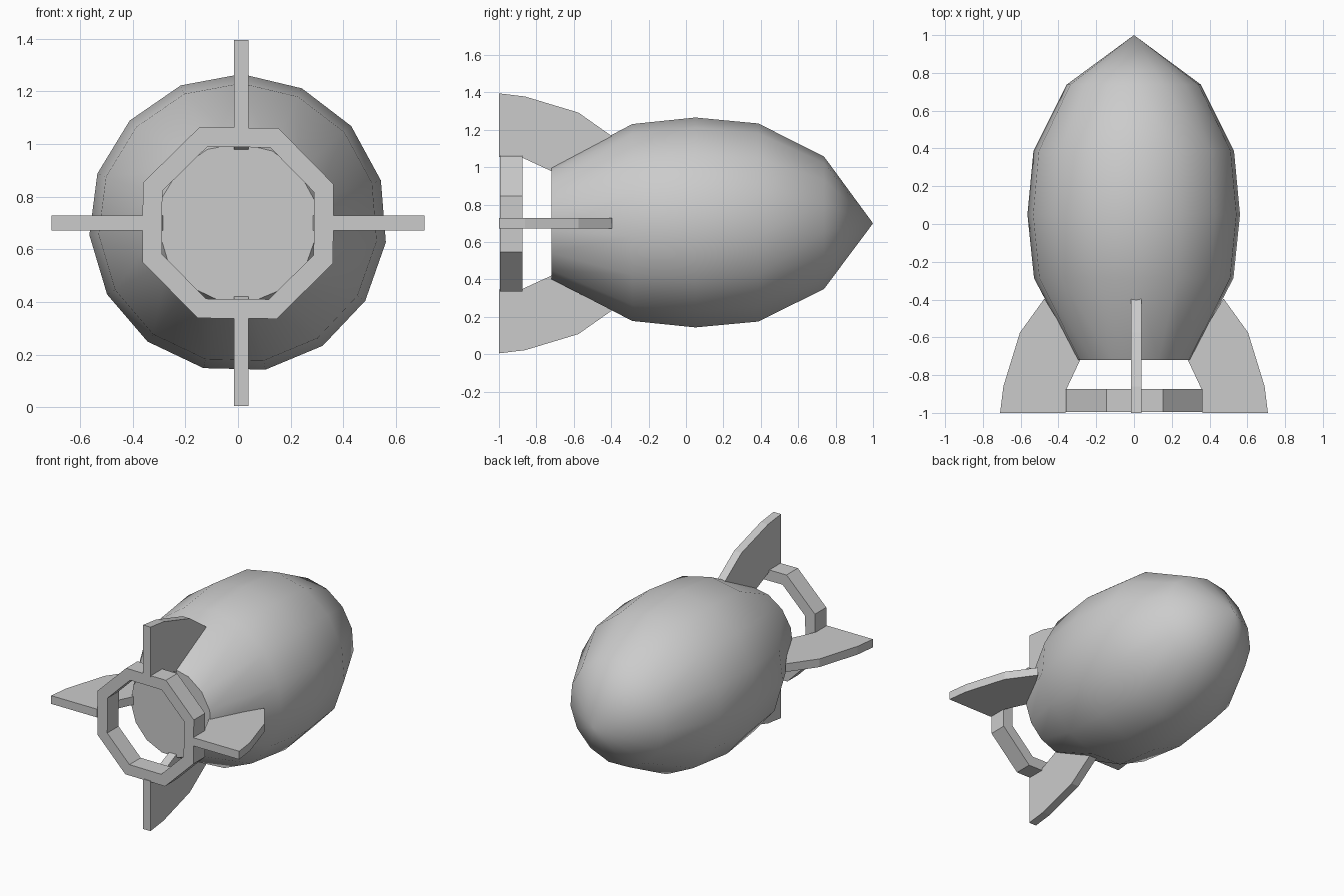
import bpy, bmesh
from math import cos, sin, pi, radians

if "Cube" in bpy.data.objects:
    bpy.data.objects.remove(bpy.data.objects["Cube"])

AXIS_Z = 0.70


def make_object(name, bm, smooth=None):
    bmesh.ops.recalc_face_normals(bm, faces=bm.faces)
    mesh = bpy.data.meshes.new(name)
    bm.to_mesh(mesh)
    bm.free()
    ob = bpy.data.objects.new(name, mesh)
    bpy.context.collection.objects.link(ob)
    if smooth:
        bpy.ops.object.select_all(action='DESELECT')
        ob.select_set(True)
        bpy.context.view_layer.objects.active = ob
        bpy.ops.object.shade_smooth_by_angle(angle=radians(smooth))
    return ob


def add_loop(bm, y, r, sides, start):
    angles = [start + 2 * pi * i / sides for i in range(sides)]
    return [bm.verts.new((r * cos(a), y, AXIS_Z + r * sin(a))) for a in angles]


def bridge(bm, a, b):
    n = len(a)
    for i in range(n):
        j = (i + 1) % n
        bm.faces.new((a[i], a[j], b[j], b[i]))


# Body: 15-sided lathed shell with a flat tail and pointed nose
bm = bmesh.new()
profile = [(-0.72, 0.303), (-0.287, 0.531), (0.05, 0.566), (0.387, 0.534), (0.738, 0.357)]
loops = [add_loop(bm, y, r, 15, radians(88.6)) for y, r in profile]
for a, b in zip(loops, loops[1:]):
    bridge(bm, a, b)
bm.faces.new(loops[0])
tip = bm.verts.new((0, 1.0, AXIS_Z))
for i in range(15):
    bm.faces.new((loops[-1][i], loops[-1][(i + 1) % 15], tip))
make_object("body", bm, 50)

# Tail ring: octagonal band
bm = bmesh.new()
section = [(-0.995, 0.392), (-0.873, 0.392), (-0.873, 0.312), (-0.995, 0.312)]
loops = [add_loop(bm, y, r, 8, radians(22)) for y, r in section]
for i in range(4):
    bridge(bm, loops[i], loops[(i + 1) % 4])
make_object("tail_ring", bm)

# Four swept fins: (y, distance from axis) outline, extruded to thickness
outline = [(-1.0, 0.355), (-1.0, 0.695), (-0.86, 0.678), (-0.575, 0.592),
           (-0.395, 0.465), (-0.71, 0.275), (-0.873, 0.35)]
half = 0.028
for k, name in enumerate(("fin_right", "fin_top", "fin_left", "fin_bottom")):
    c, s = cos(k * pi / 2), sin(k * pi / 2)
    shift = 0.012 * abs(s)
    stretch = 1.02 if k % 2 == 0 else 1.0
    bm = bmesh.new()
    sides = [[bm.verts.new((c * r * stretch - s * t + shift, y, AXIS_Z + s * r + c * t))
              for y, r in outline] for t in (-half, half)]
    bridge(bm, *sides)
    for loop in sides:
        bm.faces.new(loop)
    make_object(name, bm)
